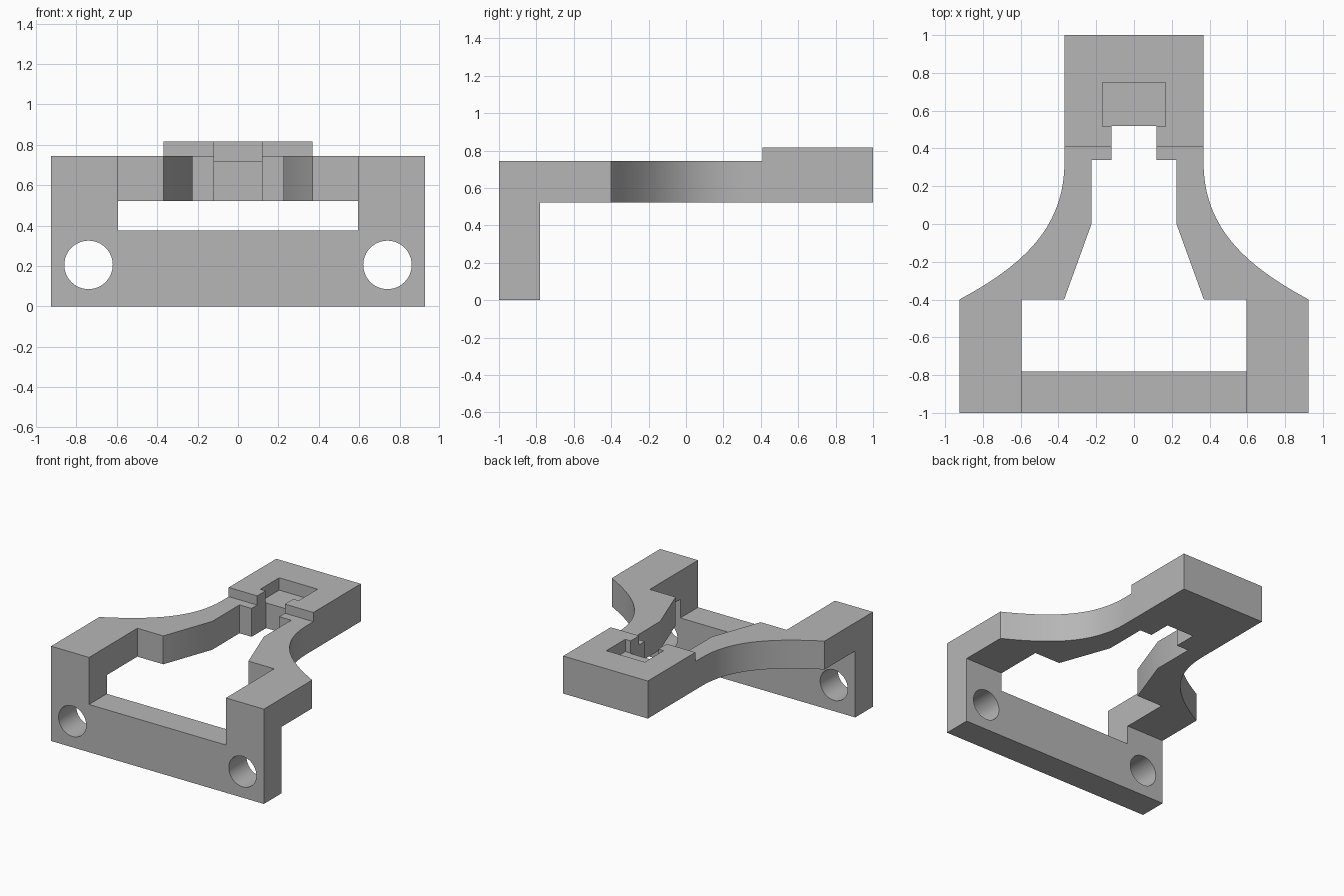
import bpy
import bmesh
import math
from mathutils import Vector
from mathutils.geometry import interpolate_bezier

if "Cube" in bpy.data.objects:
    bpy.data.objects.remove(bpy.data.objects["Cube"], do_unlink=True)

grey = bpy.data.materials.new("plain grey")
grey.use_nodes = True
grey.diffuse_color = (0.47, 0.47, 0.47, 1)
grey.node_tree.nodes["Principled BSDF"].inputs["Base Color"].default_value = (0.47, 0.47, 0.47, 1)


def prism(name, points, axis, low, high):
    """Extrude a flat profile along the given axis."""
    place = {"x": lambda a, b, h: (h, a, b),
             "y": lambda a, b, h: (a, h, b),
             "z": lambda a, b, h: (a, b, h)}[axis]
    bm = bmesh.new()
    face = bm.faces.new([bm.verts.new(place(a, b, low)) for a, b in points])
    side = bmesh.ops.extrude_face_region(bm, geom=[face])["geom"]
    bmesh.ops.translate(bm, vec=place(0, 0, high - low),
                        verts=[g for g in side if isinstance(g, bmesh.types.BMVert)])
    bmesh.ops.recalc_face_normals(bm, faces=bm.faces)
    mesh = bpy.data.meshes.new(name)
    bm.to_mesh(mesh)
    bm.free()
    mesh.materials.append(grey)
    obj = bpy.data.objects.new(name, mesh)
    bpy.context.collection.objects.link(obj)
    return obj


def rect(a0, a1, b0, b1):
    return [(a0, b0), (a1, b0), (a1, b1), (a0, b1)]


def mirrored(points):
    return [(-a, b) for a, b in points]


# Bracket blank: front plate, raised arm and thicker head in side profile
bracket = prism("bracket", [(-1, 0), (-0.78, 0), (-0.78, 0.522), (1, 0.522),
                            (1, 0.817), (0.41, 0.817), (0.41, 0.745), (-1, 0.745)],
                "x", -0.925, 0.925)

# Curved flank, continued straight past the plate's side
curve = interpolate_bezier(Vector((0.368, 0.33)), Vector((0.368, -0.02)),
                           Vector((0.59, -0.22)), Vector((0.925, -0.40)), 32)
flank = [(p[0], p[1]) for p in curve] + [(1.1, -0.494), (1.1, 1.1), (0.368, 1.1)]

# Stepped throat running back into the head
half_throat = [(0.37, -0.5), (0.37, -0.40), (0.225, 0), (0.225, 0.34),
               (0.12, 0.34), (0.12, 0.52)]
throat = half_throat + mirrored(half_throat)[::-1]

# Bolt hole through the front plate
turns = [2 * math.pi * i / 48 for i in range(48)]
hole = [(0.74 + 0.12 * math.cos(t), 0.205 + 0.12 * math.sin(t)) for t in turns]

cutters = [
    prism("left_flank_cutter", flank, "z", -0.1, 1),
    prism("right_flank_cutter", mirrored(flank), "z", -0.1, 1),
    prism("front_opening_cutter", rect(-0.595, 0.595, -1.1, -0.40), "z", 0.375, 1),
    prism("throat_cutter", throat, "z", 0.4, 1),
    prism("head_pocket_cutter", rect(-0.167, 0.167, 0.515, 0.75), "z", 0.72, 1),
    prism("left_hole_cutter", hole, "y", -1.1, -0.7),
    prism("right_hole_cutter", mirrored(hole), "y", -1.1, -0.7),
]

# Cut the blank, then drop the cutters
bpy.ops.object.select_all(action="DESELECT")
bpy.context.view_layer.objects.active = bracket
bracket.select_set(True)
for cutter in cutters:
    cutter.hide_render = True
    mod = bracket.modifiers.new(cutter.name, "BOOLEAN")
    mod.operation = "DIFFERENCE"
    mod.solver = "EXACT"
    mod.object = cutter
    bpy.ops.object.modifier_apply(modifier=mod.name)
    bpy.data.objects.remove(cutter, do_unlink=True)

bpy.ops.object.shade_smooth_by_angle(angle=math.radians(20))
